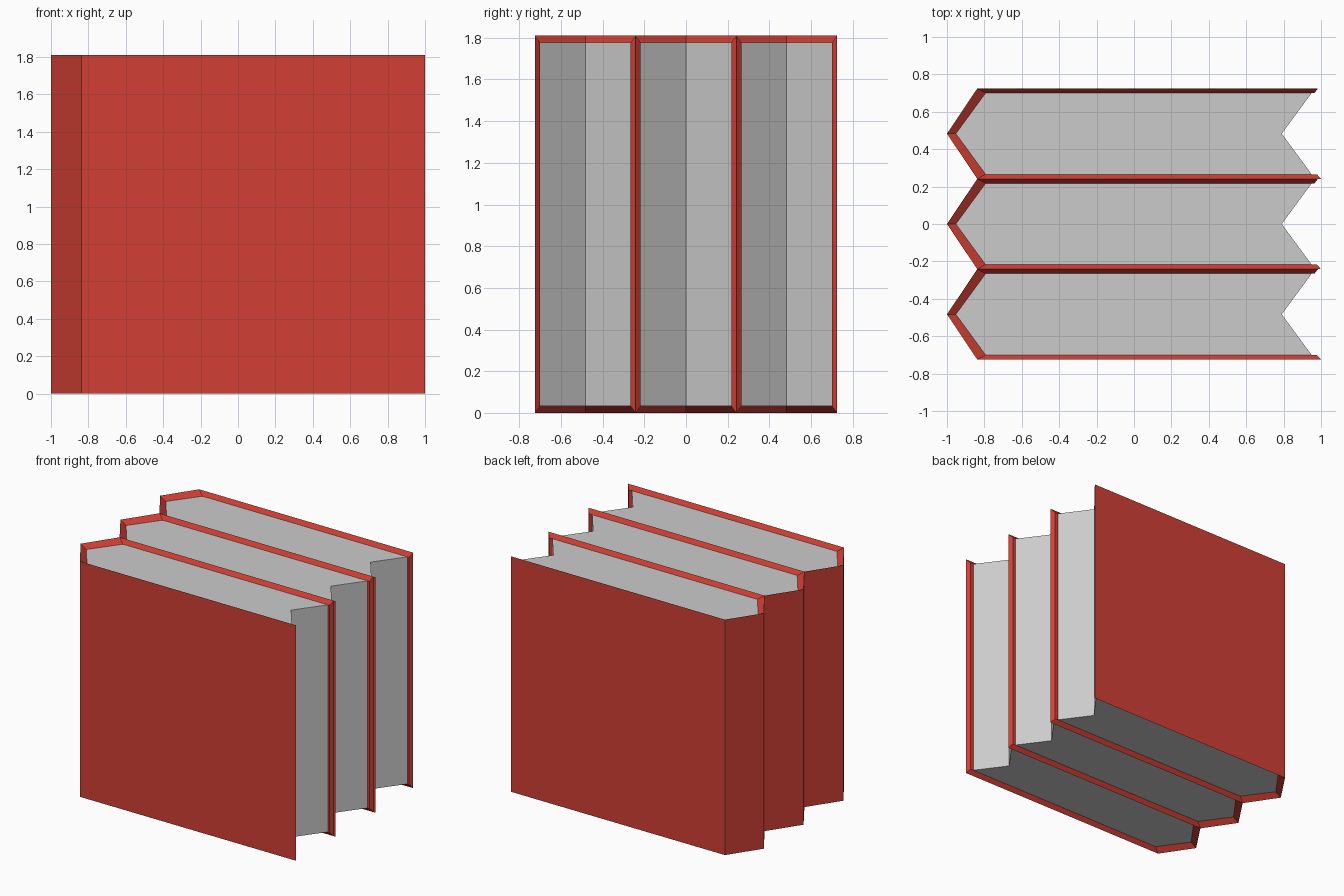
import bpy, bmesh

if "Cube" in bpy.data.objects:
    bpy.data.objects.remove(bpy.data.objects["Cube"])

H, PITCH, RIM = 1.81, 0.483, 0.032
W = PITCH / 2

red = bpy.data.materials.new("cover_red")
red.diffuse_color = (0.64, 0.05, 0.035, 1)
red.use_nodes = True
red.node_tree.nodes["Principled BSDF"].inputs["Base Color"].default_value = red.diffuse_color


def make_object(name, bm, y, mat=None):
    bmesh.ops.recalc_face_normals(bm, faces=bm.faces)
    mesh = bpy.data.meshes.new(name)
    bm.to_mesh(mesh)
    bm.free()
    obj = bpy.data.objects.new(name, mesh)
    obj.location.y = y
    bpy.context.collection.objects.link(obj)
    if mat:
        mesh.materials.append(mat)


def wall(bm, profile, z0, z1):
    """Upright sheet along a profile; returns its closed border loop."""
    low = [bm.verts.new((x, y, z0)) for x, y in profile]
    high = [bm.verts.new((x, y, z1)) for x, y in profile]
    for i in range(len(profile) - 1):
        bm.faces.new((low[i], low[i + 1], high[i + 1], high[i]))
    return low + high[::-1]


def cover(name, y):
    # outer and inner skins joined by a bevelled rim
    outer = [(1, -W), (-0.838, -W), (-1, 0), (-0.838, W), (0.983, W)]
    w = W - 0.024
    inner = [(0.978, -w), (-0.793, -w), (-0.952, 0), (-0.793, w), (0.965, w)]
    bm = bmesh.new()
    a = wall(bm, outer, 0, H)
    b = wall(bm, inner, RIM, H - RIM)
    for i in range(len(a)):
        j = (i + 1) % len(a)
        bm.faces.new((a[i], a[j], b[j], b[i]))
    make_object(name, bm, y, red)


def pages(name, y):
    # chevron block with a notched fore edge
    w = W - 0.024
    outline = [(0.95, -w), (0.79, 0), (0.95, w),
               (-0.793, w), (-0.952, 0), (-0.793, -w)]
    bm = bmesh.new()
    base = bm.faces.new([bm.verts.new((x, yy, RIM)) for x, yy in outline])
    ext = bmesh.ops.extrude_face_region(bm, geom=[base], use_keep_orig=True)
    top = [v for v in ext["geom"] if isinstance(v, bmesh.types.BMVert)]
    bmesh.ops.translate(bm, verts=top, vec=(0, 0, H - 2 * RIM))
    make_object(name, bm, y)


# three books side by side
for i in range(3):
    y = (i - 1) * PITCH
    cover(f"book_cover_{i + 1}", y)
    pages(f"book_pages_{i + 1}", y)
